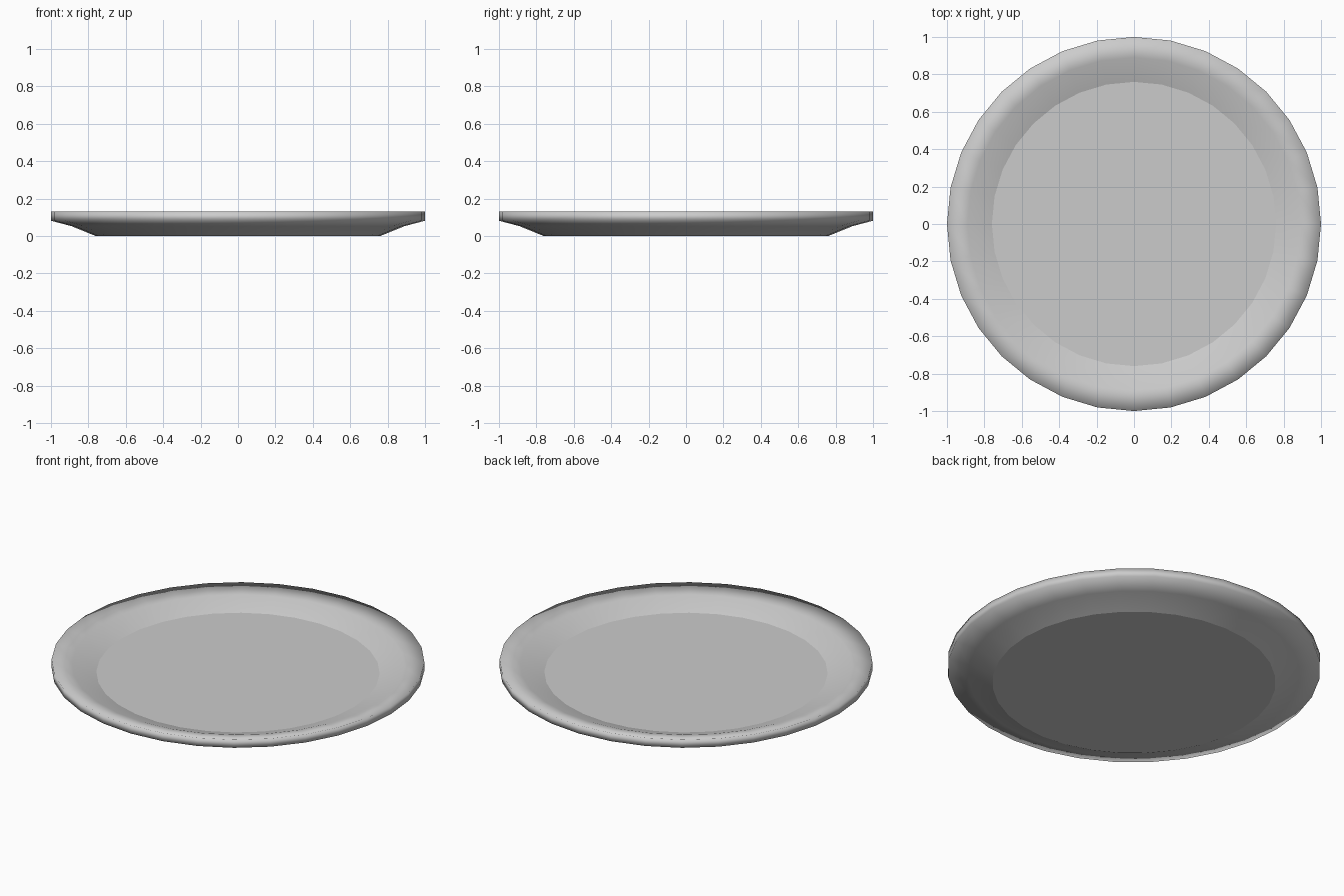
import bpy, bmesh, math

if "Cube" in bpy.data.objects:
    bpy.data.objects.remove(bpy.data.objects["Cube"])

SIDES = 32
# Half cross-section (radius, height): underside edge, rim, then inner wall down to the well
profile = [(0.76, 0.0), (0.89, 0.053), (1.0, 0.082),
           (1.0, 0.13), (0.89, 0.108), (0.76, 0.061)]

# Plate: lathe the profile into rings
bm = bmesh.new()
rings = []
for r, z in profile:
    ring = []
    for i in range(SIDES):
        a = 2 * math.pi * i / SIDES
        ring.append(bm.verts.new((r * math.cos(a), r * math.sin(a), z)))
    rings.append(ring)

# Sloped wall and rim, shaded smooth
for low, high in zip(rings, rings[1:]):
    for i in range(SIDES):
        j = (i + 1) % SIDES
        bm.faces.new((low[i], low[j], high[j], high[i])).smooth = True

# Flat base and flat well, with crisp borders
base = bm.faces.new(rings[0][::-1])
well = bm.faces.new(rings[-1])
for face in (base, well):
    face.smooth = False
    for edge in face.edges:
        edge.smooth = False

bmesh.ops.recalc_face_normals(bm, faces=bm.faces)
mesh = bpy.data.meshes.new("plate")
bm.to_mesh(mesh)
bm.free()
plate = bpy.data.objects.new("plate", mesh)
bpy.context.collection.objects.link(plate)
